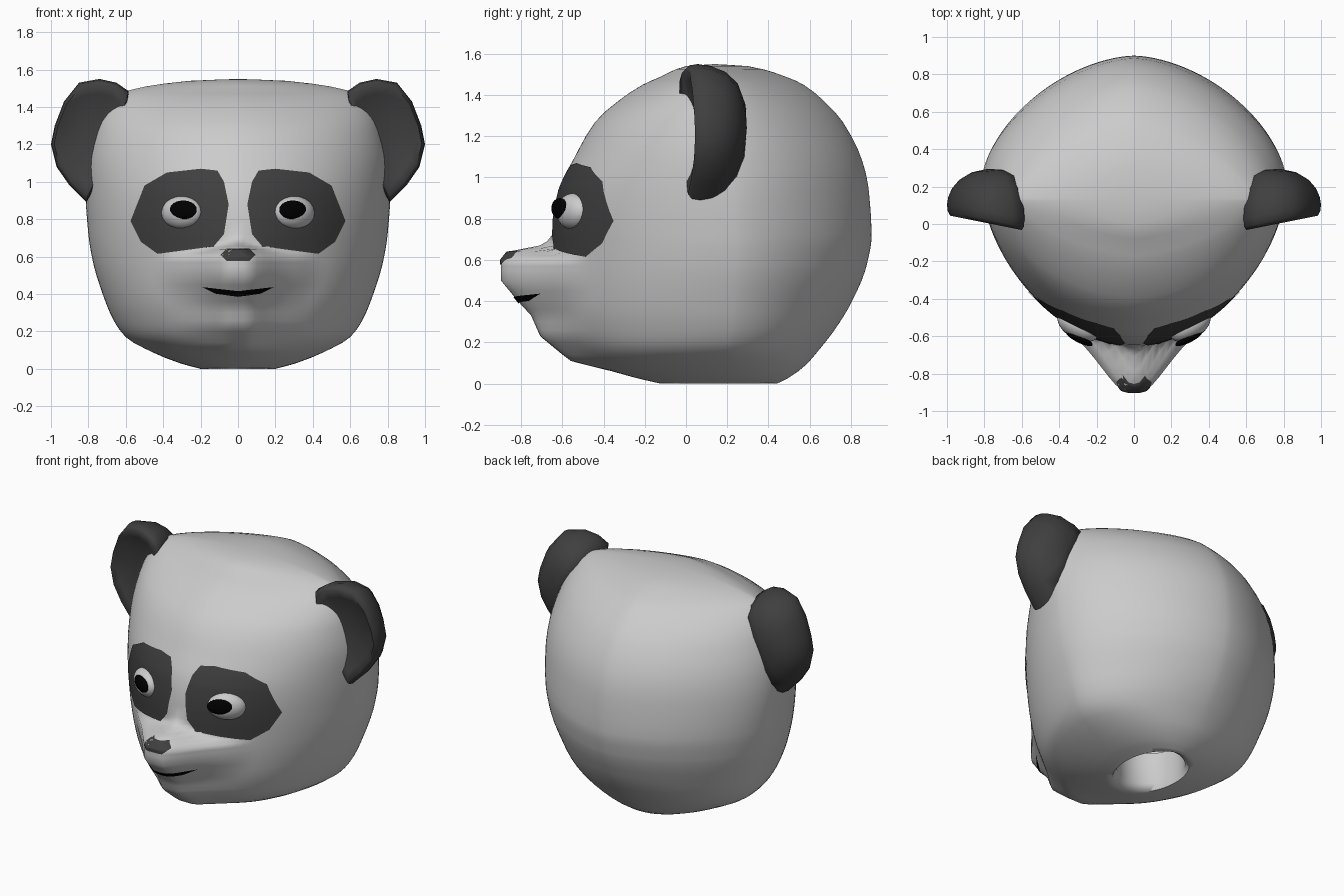
import bpy, math
from mathutils import Vector, Matrix
from mathutils.bvhtree import BVHTree

if "Cube" in bpy.data.objects:
    bpy.data.objects.remove(bpy.data.objects["Cube"])


def material(name, v):
    m = bpy.data.materials.new(name)
    m.diffuse_color = (v, v, v, 1)
    m.use_nodes = True
    m.node_tree.nodes["Principled BSDF"].inputs["Base Color"].default_value = m.diffuse_color
    return m


DARK = material("dark_fur", 0.05)
BLACK = material("black", 0.0)


def make(name, verts, faces, mat=None, angle=75):
    me = bpy.data.meshes.new(name)
    me.from_pydata([tuple(v) for v in verts], [], faces)
    ob = bpy.data.objects.new(name, me)
    bpy.context.collection.objects.link(ob)
    if mat:
        me.materials.append(mat)
    bpy.ops.object.select_all(action='DESELECT')
    ob.select_set(True)
    bpy.context.view_layer.objects.active = ob
    bpy.ops.object.mode_set(mode='EDIT')
    bpy.ops.mesh.select_all(action='SELECT')
    bpy.ops.mesh.remove_doubles(threshold=0.0005)
    bpy.ops.mesh.normals_make_consistent(inside=False)
    bpy.ops.object.mode_set(mode='OBJECT')
    bpy.ops.object.shade_smooth_by_angle(angle=math.radians(angle))
    return ob


def loft(rings):
    n = len(rings[0])
    verts = [p for r in rings for p in r]
    faces = [(k * n + i, k * n + (i + 1) % n, (k + 1) * n + (i + 1) % n, (k + 1) * n + i)
             for k in range(len(rings) - 1) for i in range(n)]
    return verts, faces


def sample(table, z, smooth=True):
    """Monotone cubic (or linear) lookup in a table keyed on its first column."""
    i = max(k for k in range(len(table) - 1) if table[k][0] <= z or k == 0)
    h = table[i + 1][0] - table[i][0]
    t = (z - table[i][0]) / h

    def secant(k, c):
        return (table[k + 1][c] - table[k][c]) / (table[k + 1][0] - table[k][0])

    def tangent(k, c):
        if k == 0 or k == len(table) - 1:
            return secant(min(k, len(table) - 2), c)
        a, b = secant(k - 1, c), secant(k, c)
        return 2 * a * b / (a + b) if a * b > 0 else 0

    out = []
    for c in range(1, len(table[0])):
        p, q = table[i][c], table[i + 1][c]
        if smooth:
            out.append(p * (1 + 2 * t) * (1 - t) ** 2 + q * t * t * (3 - 2 * t)
                       + h * t * (1 - t) * ((1 - t) * tangent(i, c) - t * tangent(i + 1, c)))
        else:
            out.append(p + (q - p) * t)
    return out


# head: z, half width, y of widest point, front y, back y, front roundness, back roundness
HEAD = [(0.0, .20, .16, -.12, .44, 2, 2), (.03, .31, .17, -.25, .50, 2, 2),
        (.09, .46, .18, -.44, .58, 2, 1.9), (.17, .60, .20, -.55, .65, 1.95, 1.8),
        (.26, .665, .22, -.61, .72, 1.9, 1.75), (.39, .72, .23, -.64, .80, 1.9, 1.7),
        (.57, .775, .24, -.65, .875, 1.87, 1.7), (.72, .80, .24, -.65, .90, 1.85, 1.7),
        (.95, .815, .23, -.615, .885, 1.85, 1.65), (1.08, .81, .20, -.55, .855, 1.85, 1.65),
        (1.27, .77, .16, -.44, .76, 1.8, 1.6), (1.37, .73, .14, -.33, .67, 1.7, 1.55),
        (1.45, .67, .13, -.21, .57, 1.55, 1.45), (1.49, .58, .13, -.12, .48, 1.5, 1.45),
        (1.54, .26, .13, 0, .30, 1.6, 1.6), (1.55, .0, .14, .14, .14, 2, 2)]
# muzzle: z, front y
MUZZLE = [(.09, -.45), (.11, -.55), (.23, -.705), (.33, -.75), (.40, -.815), (.50, -.897),
          (.60, -.897), (.64, -.865), (.67, -.71), (.72, -.60)]
SEG = 128


def head_ring(z, w, yw, yf, yb, nf, nb, muzzle=None):
    ring = []
    steep = min(1, max(0, (z - .6) / .06))
    for i in range(SEG):
        a = 2 * math.pi * i / SEG
        c, s = math.cos(a), math.sin(a)
        n = nb if s > 0 else nf
        x = w * math.copysign(abs(c) ** (2 / n), c)
        y = yw + abs(s) ** (2 / n) * ((yb if s > 0 else yf) - yw)
        if muzzle is not None and s < 0:
            ax = abs(x)
            d = math.hypot(max(0, ax - .04 * (1 - steep)), .05) - .05
            m = muzzle + (1.4 + 1.3 * steep) * d + 3 * max(0, ax - .3) ** 2
            k = .14 - .08 * steep                       # blend muzzle into face
            y = min(y, m) - max(k - abs(y - m), 0) ** 2 / k / 4
        ring.append((x, y, z))
    return ring


levels = sorted({r[0] for r in HEAD} | {r[0] for r in MUZZLE} |
                {.01, .02, .06, .14, .2, .3, .36, .45, .55, .62, .655, .69, .8, .87, 1.02,
                 1.14, 1.2, 1.32, 1.41, 1.47, 1.51, 1.525, 1.546})
# neck socket, then the outer shell
rings = [head_ring(z, .20, .16, -.06, .38, 2, 2) for z in (.25, .04)]
for z in levels:
    m = sample(MUZZLE, z, False)[0] if .09 <= z <= .72 else None
    rings.append(head_ring(z, *sample(HEAD, z), m))
head_v, head_f = loft(rings)
make("head", head_v, head_f)
bvh = BVHTree.FromPolygons([Vector(v) for v in head_v], head_f)


# flat markings laid on the front of the head
def marking(name, outline, mat, offset=.006, sub=4, steps=10):
    n = len(outline)
    cx = sum(p[0] for p in outline) / n
    cz = sum(p[1] for p in outline) / n
    loop = []
    for p, q in zip(outline, outline[1:] + outline[:1]):
        loop += [(p[0] + (q[0] - p[0]) * k / sub, p[1] + (q[1] - p[1]) * k / sub) for k in range(sub)]
    rows = []
    for s in range(steps + 1):
        t = s / steps
        row = []
        for px, pz in loop:
            x, z = cx + (px - cx) * t, cz + (pz - cz) * t
            hit = bvh.ray_cast(Vector((x, -3, z)), Vector((0, 1, 0)))[0]
            row.append((x, hit.y - offset, z))
        rows.append(row)
    ob = make(name, *loft(rows), mat)
    if sum(p.normal.y for p in ob.data.polygons) > 0:
        ob.data.flip_normals()


PATCH = [(.11, 1.06), (.2, 1.07), (.38, 1.05), (.5, .98), (.575, .79), (.52, .68),
         (.43, .615), (.13, .655), (.075, .72), (.05, .88), (.075, 1.0)]
marking("nose", [(-.095, .61), (-.06, .643), (.06, .643), (.095, .61), (.06, .577), (-.06, .577)], DARK)
marking("mouth", [(-.19, .437), (-.1, .422), (0, .415), (.1, .422), (.19, .437),
                  (.12, .402), (0, .385), (-.12, .402)], BLACK)

# ears: front outline, and dished-front / domed-back stack of (scale, y, slant)
EAR = [(.585, 1.485), (.65, 1.53), (.74, 1.55), (.85, 1.53), (.93, 1.43), (.98, 1.3), (1.0, 1.2),
       (.97, 1.08), (.9, .98), (.81, .89), (.73, 1.04), (.6, 1.32)]
STACK = [(0, .05, .2), (.4, .045, .2), (.75, .02, .2), (.92, 0, .2), (.98, .02, .2), (1, .06, .18),
         (.97, .12, .1), (.88, .19, .0), (.7, .25, -.08), (.4, .285, -.08), (0, .295, 0)]


def ear(name, side):
    cx, cz = .78, 1.24
    rows = []
    for s, y, slant in STACK:
        rows.append([(side * (cx + (x - cx) * s), y + slant * ((cx + (x - cx) * s) - .76),
                      cz + (z - cz) * s) for x, z in EAR])
    make(name, *loft(rows), DARK)


def ellipsoid(name, loc, scale, rot, mat=None):
    bpy.ops.mesh.primitive_uv_sphere_add(segments=32, ring_count=16, radius=1)
    ob = bpy.context.object
    ob.name = name
    ob.data.transform(Matrix.Diagonal((*scale, 1)))
    ob.location, ob.rotation_euler = loc, (0, 0, rot)
    if mat:
        ob.data.materials.append(mat)
    bpy.ops.object.shade_smooth()


# paired parts
for label, s in (("left", -1), ("right", 1)):
    ear(label + "_ear", s)
    marking(label + "_eye_patch", [(s * x, z) for x, z in PATCH], DARK)
    ellipsoid(label + "_eye", (s * .3, -.545, .835), (.12, .07, .088), s * .53)
    ellipsoid(label + "_pupil", (s * .293, -.612, .85), (.08, .022, .05), s * .47, BLACK)
